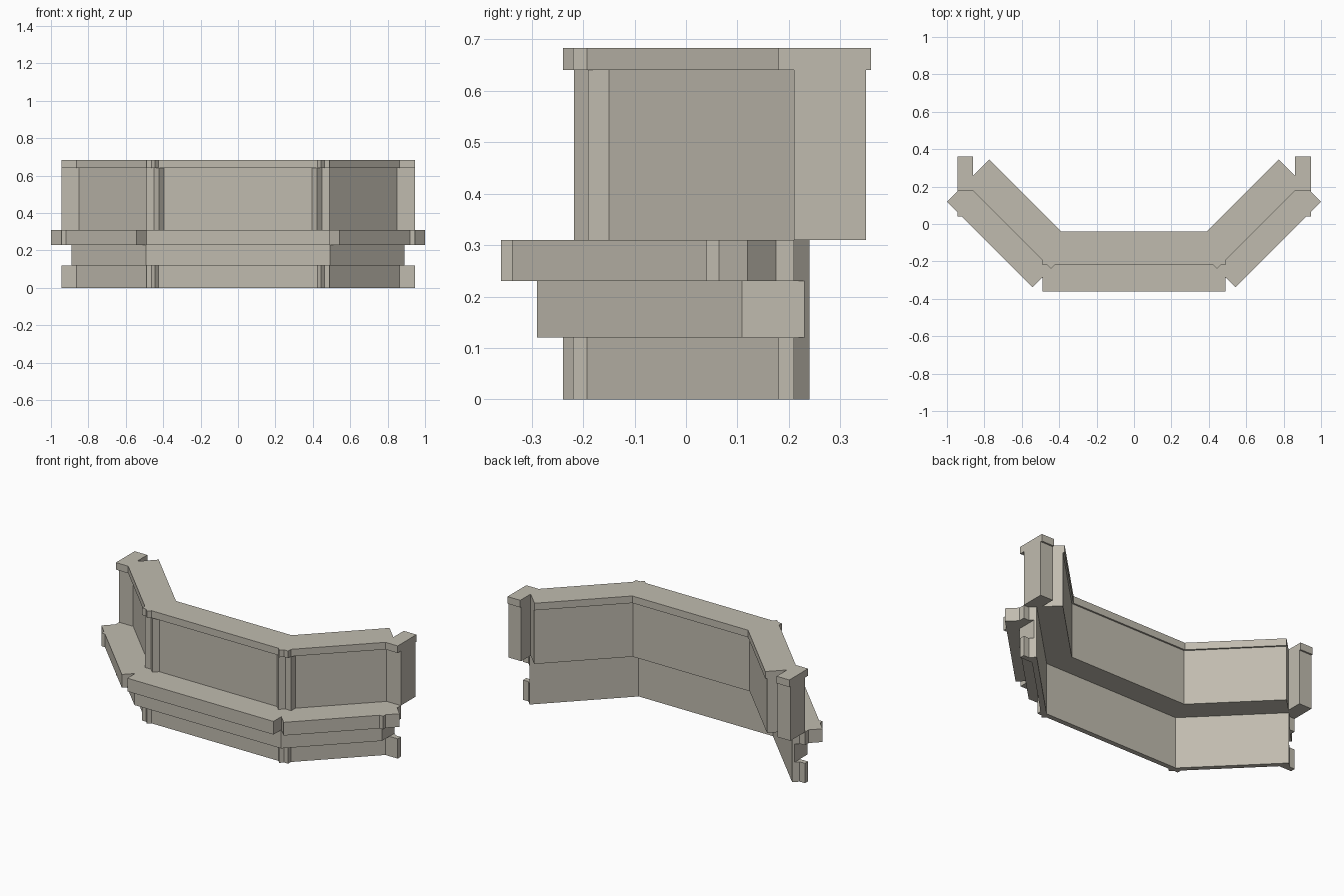
import bpy, bmesh, math

if "Cube" in bpy.data.objects:
    bpy.data.objects.remove(bpy.data.objects["Cube"])

# One stone colour for the whole bay
stone = bpy.data.materials.new("warm grey stone")
stone.diffuse_color = (0.53, 0.50, 0.43, 1)
stone.use_nodes = True
stone.node_tree.nodes["Principled BSDF"].inputs["Base Color"].default_value = stone.diffuse_color

# Plan layout (right half): centre run, 45 degree wing, short end return
CENTRE_Y, RETURN_Y = -0.22, 0.18      # front lines of centre run and end return
WING = 0.6825                         # wing front line: x - y = WING
WING_START, WING_END = 0.205, 1.12    # wing ends: x + y = value
CENTRE_X, RETURN_IN, RETURN_OUT = 0.49, 0.86, 0.945


def wing_line(d):
    return WING + math.sqrt(2) * d


def wing_point(along, d):
    s = wing_line(d)
    return ((along + s) / 2, (along - s) / 2)


def front_close(d):
    """Front edge where the run ends poke slightly through each other."""
    s, fy, ry = wing_line(d), CENTRE_Y - d, RETURN_Y - d
    return [(WING_START - fy, fy), wing_point(WING_START, d), (s + fy, fy),
            (CENTRE_X, fy), (CENTRE_X, CENTRE_X - s),
            (s + ry, ry), (RETURN_OUT, ry)]


def front_notched(d):
    """Front edge of the deep sill, with open notches at the corners."""
    s, fy, ry = wing_line(d), CENTRE_Y - d, RETURN_Y - d
    return [(CENTRE_X, fy), (CENTRE_X, WING_START - CENTRE_X),
            wing_point(WING_START, d), (s + ry, ry), (RETURN_OUT, ry),
            (RETURN_OUT, RETURN_OUT - s), wing_point(WING_END, d),
            (RETURN_OUT, WING_END - RETURN_OUT)]


def front_mitred(d, x_end=0.89):
    """Front edge of the plain mitred moulding."""
    s, fy = wing_line(d), CENTRE_Y - d
    return [(s + fy, fy), (x_end, x_end - s), (x_end, WING_END - x_end)]


def inner_corner(d):
    by = CENTRE_Y - d
    return (wing_line(d) + by, by)


def back_deep(d):
    """Back edge of the upper parts, notched beside the end return."""
    ry = RETURN_Y - d
    return [(RETURN_OUT, ry), (RETURN_IN, ry), (RETURN_IN, WING_END - RETURN_IN),
            wing_point(WING_END, d), inner_corner(d)]


def back_thin(d):
    """Back edge of the thin lower parts."""
    ry = RETURN_Y - d
    return [(RETURN_OUT, ry), (WING_END - ry, ry),
            wing_point(WING_END, d), inner_corner(d)]


def layer(name, half, z0, z1):
    """Mirror the half outline across x = 0 and extrude it upward."""
    outline = half + [(-x, y) for x, y in reversed(half)]
    bm = bmesh.new()
    face = bm.faces.new([bm.verts.new((x, y, z0)) for x, y in outline])
    top = bmesh.ops.extrude_face_region(bm, geom=[face])["geom"]
    for v in top:
        if isinstance(v, bmesh.types.BMVert):
            v.co.z = z1
    bmesh.ops.recalc_face_normals(bm, faces=bm.faces[:])
    mesh = bpy.data.meshes.new(name)
    bm.to_mesh(mesh)
    bm.free()
    mesh.materials.append(stone)
    obj = bpy.data.objects.new(name, mesh)
    bpy.context.collection.objects.link(obj)


# Stacked parts, bottom to top
layer("base_plinth", front_close(0.0) + back_thin(-0.03), 0.0, 0.12)
layer("lower_moulding",
      front_mitred(0.07) + [wing_point(WING_END, -0.03), inner_corner(-0.03)],
      0.12, 0.23)
layer("projecting_sill", front_notched(0.14) + back_thin(-0.03), 0.23, 0.31)
layer("upper_wall", front_close(-0.03) + back_deep(-0.17), 0.31, 0.64)
layer("top_cornice", front_close(0.0) + back_deep(-0.18), 0.64, 0.683)
